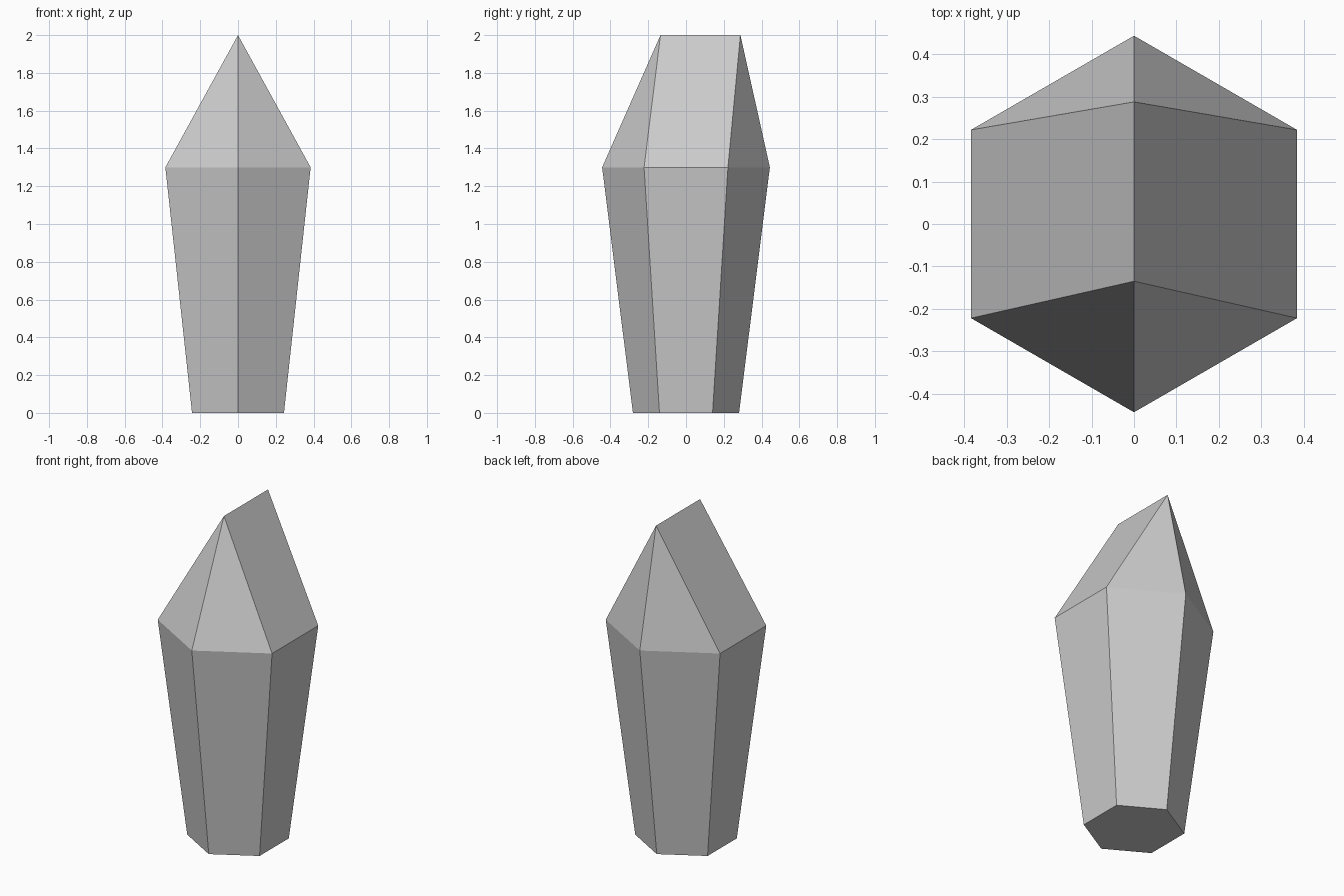
import bpy
import bmesh
from math import cos, sin, pi

default = bpy.data.objects.get("Cube")
if default:
    bpy.data.objects.remove(default, do_unlink=True)

# Single flat stone colour
stone = bpy.data.materials.new("pale_grey_stone")
stone.use_nodes = True
colour = (0.6, 0.6, 0.6, 1.0)
stone.diffuse_color = colour
stone.node_tree.nodes["Principled BSDF"].inputs["Base Color"].default_value = colour

SIDES = 6
bm = bmesh.new()


def hex_ring(radius, z):
    """Ring with its first corner at the front (-y)."""
    angles = [2 * pi * i / SIDES - pi / 2 for i in range(SIDES)]
    return [bm.verts.new((radius * cos(a), radius * sin(a), z)) for a in angles]


# Tapered shaft, closed underneath
base = hex_ring(0.281, 0)
shoulder = hex_ring(0.444, 1.3)
bm.faces.new(base[::-1])
for i in range(SIDES):
    j = (i + 1) % SIDES
    bm.faces.new((base[i], base[j], shoulder[j], shoulder[i]))

# Roof-like tip with a ridge running front to back
ridge_front = bm.verts.new((0, -0.135, 2))
ridge_back = bm.verts.new((0, 0.288, 2))
front, right_f, right_b, back, left_b, left_f = shoulder
bm.faces.new((front, right_f, ridge_front))
bm.faces.new((left_f, front, ridge_front))
bm.faces.new((right_b, back, ridge_back))
bm.faces.new((back, left_b, ridge_back))
bm.faces.new((right_f, right_b, ridge_back, ridge_front))
bm.faces.new((left_b, left_f, ridge_front, ridge_back))
bmesh.ops.recalc_face_normals(bm, faces=bm.faces[:])

mesh = bpy.data.meshes.new("crystal")
bm.to_mesh(mesh)
bm.free()
mesh.materials.append(stone)
crystal = bpy.data.objects.new("crystal", mesh)
bpy.context.collection.objects.link(crystal)
